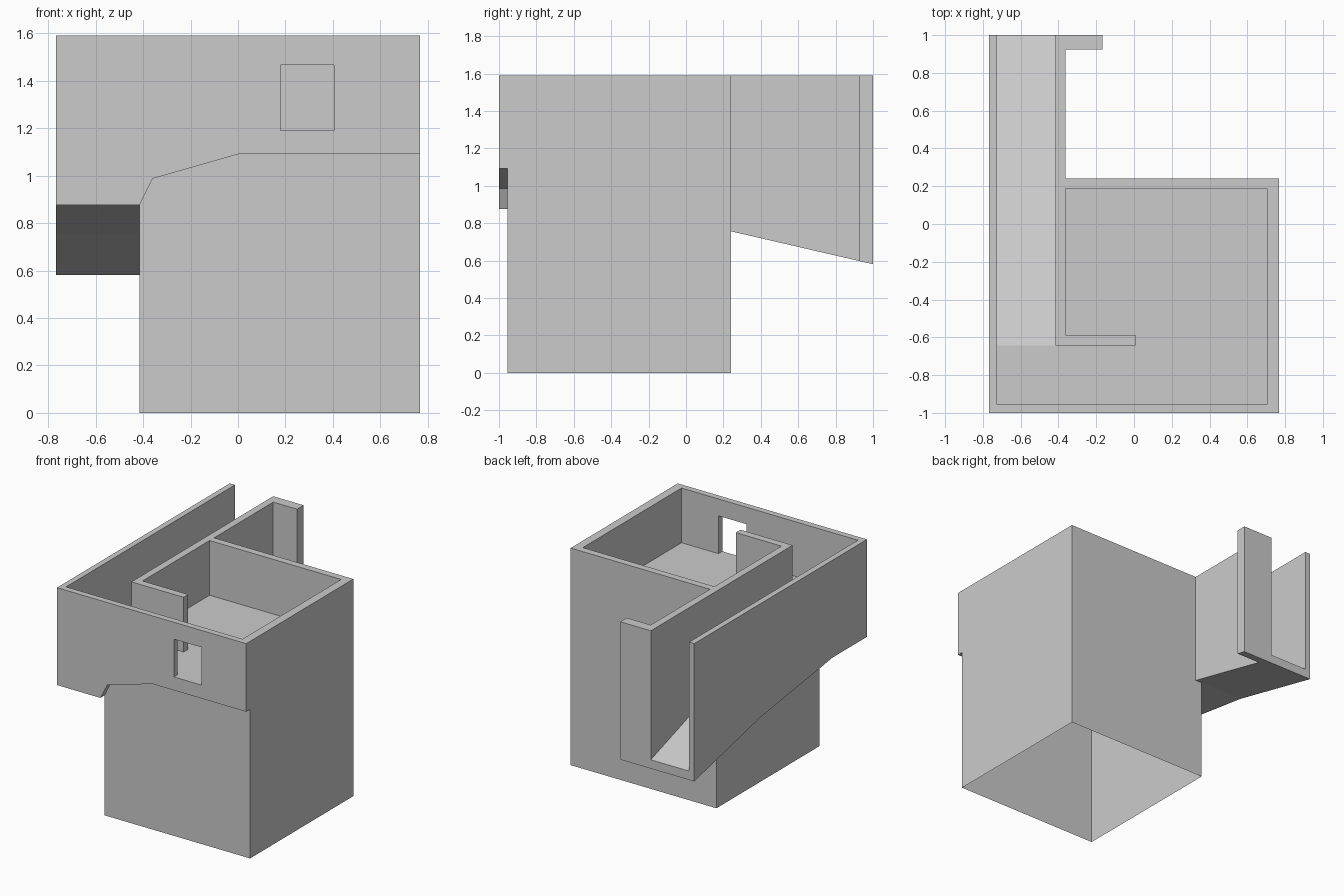
import bpy, bmesh

if "Cube" in bpy.data.objects:
    bpy.data.objects.remove(bpy.data.objects["Cube"])

grey = bpy.data.materials.new("concrete_grey")
grey.diffuse_color = (0.6, 0.6, 0.6, 1)
grey.use_nodes = True
grey.node_tree.nodes["Principled BSDF"].inputs["Base Color"].default_value = grey.diffuse_color

TOP, FLOOR, SLAB = 1.591, 1.19, 1.092
LEFT, RIGHT = -0.767, 0.767


def prism(name, profile, axis, lo, hi):
    """Extrude a 2D profile along an axis: x takes (y,z), y takes (x,z), z takes (x,y)."""
    place = {"x": lambda p, t: (t, p[0], p[1]),
             "y": lambda p, t: (p[0], t, p[1]),
             "z": lambda p, t: (p[0], p[1], t)}[axis]
    bm = bmesh.new()
    a = [bm.verts.new(place(p, lo)) for p in profile]
    b = [bm.verts.new(place(p, hi)) for p in profile]
    bm.faces.new(a)
    bm.faces.new(b)
    for i in range(len(a)):
        j = (i + 1) % len(a)
        bm.faces.new((a[i], a[j], b[j], b[i]))
    bmesh.ops.recalc_face_normals(bm, faces=bm.faces)
    me = bpy.data.meshes.new(name)
    bm.to_mesh(me)
    bm.free()
    me.materials.append(grey)
    ob = bpy.data.objects.new(name, me)
    bpy.context.collection.objects.link(ob)
    return ob


def box(name, x0, x1, y0, y1, z0, z1):
    return prism(name, [(x0, y0), (x1, y0), (x1, y1), (x0, y1)], "z", z0, z1)


# Base block, a thin shell open underneath, closed by the room floor slab
base = box("base_block", -0.415, RIGHT, -0.955, 0.24, 0, SLAB)
bm = bmesh.new()
bm.from_mesh(base.data)
bottom = [f for f in bm.faces if f.calc_center_median().z < 0.01]
bmesh.ops.delete(bm, geom=bottom, context="FACES_ONLY")
bm.to_mesh(base.data)
bm.free()

# Room floor slab and the level landing beside it
box("room_floor", -0.415, RIGHT, -0.955, 0.24, SLAB, FLOOR)
box("landing", -0.725, -0.415, -0.955, -0.642, 0.877, FLOOR)

# Underside shared by the ramp and its walls
under = [(1, 0.581), (0.24, 0.757), (-0.6, 0.877)]

# Ramp rising towards the landing
prism("ramp", under + [(-0.642, 0.877), (-0.642, FLOOR), (1, 0.646)], "x", -0.725, -0.415)

# Outer corridor wall
prism("outer_wall", under + [(-0.955, 0.877), (-0.955, TOP), (1, TOP)], "x", LEFT, -0.725)

# Wall between corridor and room, running on past the block
prism("inner_wall", under[:2] + [(0.24, SLAB), (-0.642, SLAB), (-0.642, TOP), (1, TOP)],
      "x", -0.415, -0.362)

# Return at the far end of the corridor
prism("end_return", [(1, 0.581), (0.925, 0.598), (0.925, TOP), (1, TOP)], "x", -0.362, -0.168)

# Remaining room walls
box("entry_partition", -0.362, 0.008, -0.642, -0.588, FLOOR, TOP)
box("back_wall", -0.362, RIGHT, 0.188, 0.24, FLOOR, TOP)
box("right_wall", 0.705, RIGHT, -0.955, 0.188, FLOOR, TOP)

# Overhanging front wall with a stepped lower edge and a window opening
front = prism("front_wall", [(LEFT, 0.877), (-0.415, 0.877), (-0.36, 0.987), (0.008, SLAB),
                             (RIGHT, SLAB), (RIGHT, TOP), (LEFT, TOP)], "y", -1, -0.955)
cutter = box("window_cutter", 0.18, 0.405, -1.2, -0.8, FLOOR, 1.467)
cutter.hide_render = True
cut = front.modifiers.new("window", "BOOLEAN")
cut.operation = "DIFFERENCE"
cut.solver = "EXACT"
cut.object = cutter
bpy.context.view_layer.objects.active = front
bpy.ops.object.modifier_apply(modifier="window")
bpy.data.objects.remove(cutter)
